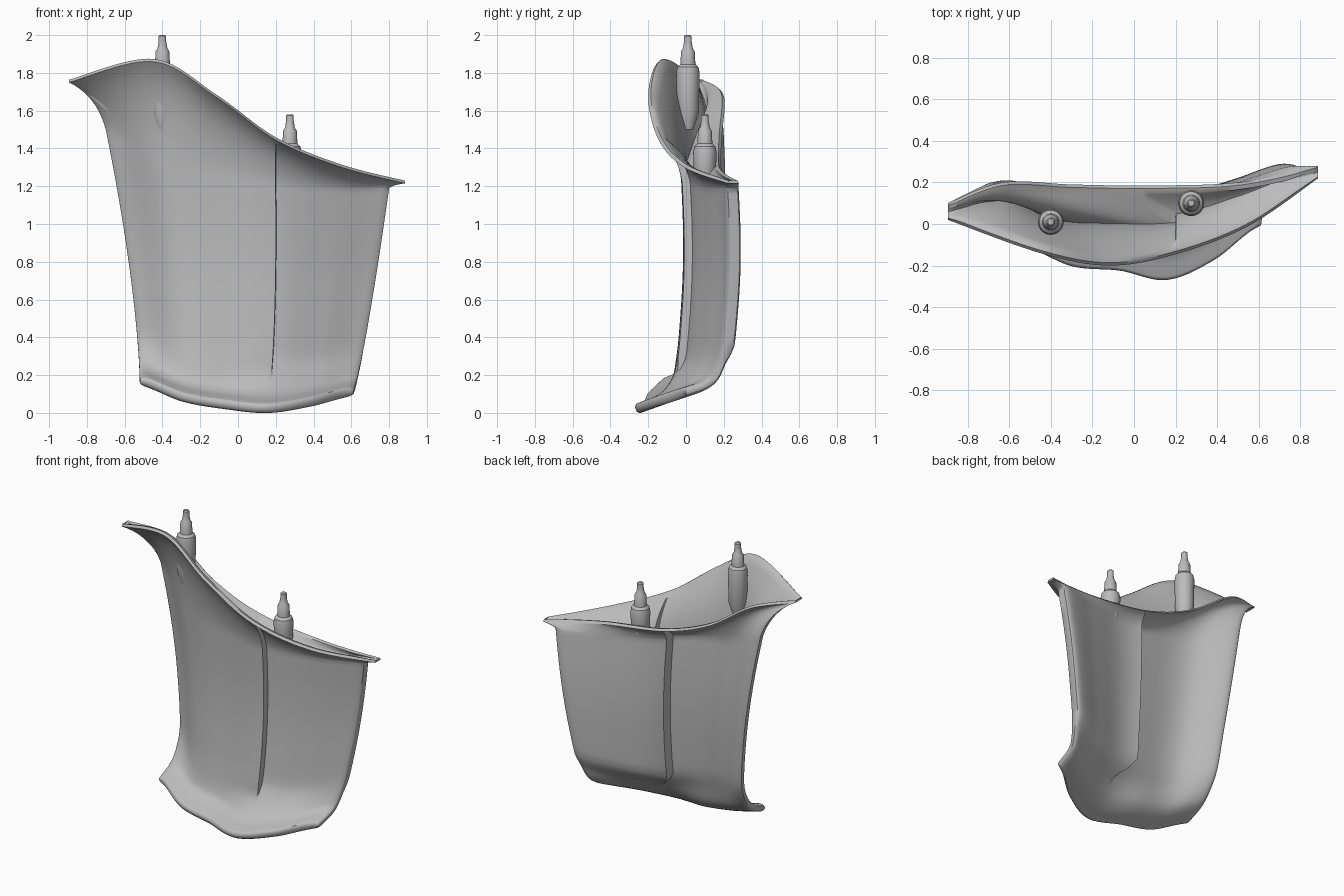
import bpy, bmesh, math
from mathutils import Vector

cube = bpy.data.objects.get("Cube")
if cube:
    bpy.data.objects.remove(cube, do_unlink=True)

grey = bpy.data.materials.new("plain grey")
grey.use_nodes = True
COLOUR = (0.5, 0.5, 0.5, 1)
grey.diffuse_color = COLOUR
grey.node_tree.nodes["Principled BSDF"].inputs["Base Color"].default_value = COLOUR


def spline(points, u):
    """Smooth curve through evenly spaced points, u from 0 to 1."""
    last = len(points) - 1
    pos = min(max(u, 0), 1) * last
    i = min(int(pos), last - 1)
    t = pos - i
    p = [Vector(points[min(max(k, 0), last)]) for k in (i - 1, i, i + 1, i + 2)]
    return p[1] + ((p[2] - p[0]) * t + (2 * p[0] - 5 * p[1] + 4 * p[2] - p[3]) * t ** 2
                   + (3 * (p[1] - p[2]) + p[3] - p[0]) * t ** 3) / 2


def bezier(a, b, c, t):
    return a * (1 - t) ** 2 + b * 2 * t * (1 - t) + c * t * t


def smooth(a, b, v):
    t = min(max((v - a) / (b - a), 0), 1)
    return t * t * (3 - 2 * t)


def make_object(name, bm, angle):
    bmesh.ops.recalc_face_normals(bm, faces=bm.faces)
    mesh = bpy.data.meshes.new(name)
    bm.to_mesh(mesh)
    bm.free()
    obj = bpy.data.objects.new(name, mesh)
    bpy.context.collection.objects.link(obj)
    mesh.materials.append(grey)
    bpy.ops.object.select_all(action="DESELECT")
    obj.select_set(True)
    bpy.context.view_layer.objects.active = obj
    bpy.ops.object.shade_smooth_by_angle(angle=math.radians(angle))


# Guide curves across the width: toe (y shift, height), neck (bow in y, height), both rims
TOE = [(-.03, .165), (.03, .08), (.03, .04), (-.035, .02), (-.04, .055), (.02, .11)]
NECK = [(.17, 1.5), (.02, 1.34), (0, 1.29), (.02, 1.22), (.12, 1.19), (.225, 1.19)]
FRONT_RIM = [(-.895, .02, 1.75), (-.45, -.14, 1.86), (-.12, -.2, 1.675),
             (.2, -.145, 1.445), (.55, -.01, 1.3), (.885, .22, 1.215)]
BACK_RIM = [(-.895, .1, 1.75), (-.63, .2, 1.68), (-.3, .19, 1.465),
            (.05, .185, 1.335), (.5, .2, 1.27), (.885, .28, 1.215)]
# Side profile of the plate: (height share, forward drift)
PROFILE = [(0, -.25), (.012, -.21), (.04, -.13), (.09, -.07), (.2, -.02),
           (.4, .005), (.6, .018), (.8, .018), (1, .008)]
SLIT = .6
HALF = .027
PLATE_ROWS, FLARE_ROWS = 40, 10


def step(u, is_back):
    """Offset of the two overlapping plate halves on either side of the slit."""
    left, right, reach = (.03, .1, .3) if is_back else (-.021, .021, .14)
    return (left if u < SLIT else right) * math.exp(-abs(u - SLIT) / reach)


def plate_point(u, v, is_back):
    share, drift = spline(PROFILE, v)
    fade = smooth(.13, .24, share)
    # The back half of the slit sits further to the right-hand side
    across = u - .1 * math.exp(-((u - SLIT) / .2) ** 2) * is_back * fade
    toe, neck = spline(TOE, across), spline(NECK, across)
    left = -.52 - .18 * max(share, 0) ** 1.5
    right = .61 + .19 * max(share, 0) ** .8
    y = neck.x + drift + toe.x * (1 - smooth(0, .2, share)) + step(u, is_back) * fade
    return Vector((left + across * (right - left), y, toe.y + share * (neck.y - toe.y)))


def plate_side(u, is_back):
    """One face of the plate from the toe up to the neck."""
    line = []
    ends = 1 - .5 * abs(2 * u - 1) ** 40
    for i in range(PLATE_ROWS + 1):
        v = i / PLATE_ROWS
        along = (plate_point(u, min(v + .01, 1), is_back)
                 - plate_point(u, max(v - .01, 0), is_back))
        normal = Vector((0, -along.z, along.y)).normalized() * (-1 if is_back else 1)
        half = HALF * ends * (.45 + .55 * smooth(0, .06, v))
        line.append(plate_point(u, v, is_back) + normal * half)
    return line


def section(u):
    """Closed outline: up the front, over the rims and groove, down the back."""
    front, back = plate_side(u, False), plate_side(u, True)
    rim_f, rim_b = spline(FRONT_RIM, u), spline(BACK_RIM, u)
    centre = (rim_f + rim_b) / 2
    depth = smooth(0, .1, u) * smooth(0, .1, 1 - u)
    groove = centre.lerp(plate_point(u, 1, False) + Vector((0, 0, .03)), depth)
    inner = []
    for outer, rim in ((front, rim_f), (back, rim_b)):
        base = outer[-1]
        bend = Vector((base.x + .25 * (rim.x - base.x), base.y + .22 * (rim.y - base.y),
                       base.z + .72 * (rim.z - base.z)))
        outer.extend(bezier(base, bend, rim, k / FLARE_ROWS) for k in range(1, FLARE_ROWS + 1))
        # Rounded lip, then the inside wall of the flare
        inward = Vector((0, centre.y - rim.y, 0))
        inward = inward.normalized() * min(.035, inward.length * .6)
        top = rim + inward + Vector((0, 0, .008))
        crest = rim + inward * .4 + Vector((0, 0, .014))
        inner_bend = top.lerp(bend.lerp(groove, .2) + inward * .6, depth)
        inner.append([crest] + [bezier(top, inner_bend, groove, k / FLARE_ROWS)
                                for k in range(FLARE_ROWS)])
    return front + inner[0] + [groove] + inner[1][::-1] + back[::-1]


# Flared plate: sections lofted from one side to the other, doubled at the slit
columns = [(1 - math.cos(math.pi * i / 56)) / 2 for i in range(57)]
columns = sorted([u for u in columns if abs(u - SLIT) > .008] + [SLIT - .001, SLIT + .001])
bm = bmesh.new()
loops = [[bm.verts.new(p) for p in section(u)] for u in columns]
for a, b in zip(loops, loops[1:]):
    for i in range(len(a)):
        j = (i + 1) % len(a)
        bm.faces.new((a[i], a[j], b[j], b[i]))
# Close both side edges with a strip between the front and back lines
for loop in (loops[0], loops[-1]):
    n = len(loop)
    for i in range(n // 2 - 1):
        bm.faces.new((loop[i], loop[i + 1], loop[n - 2 - i], loop[n - 1 - i]))
    bm.faces.new(loop[n // 2 - 1:n // 2 + 2])
make_object("flared_plate", bm, 50)


# Turned pins standing in the groove: (radius, distance below the tip)
PIN = [(.062, .2), (.056, .17), (.04, .155), (.036, .085), (.026, .07),
       (.022, .045), (.02, .035), (.02, .006), (.014, 0)]


def pin(name, x, y, top, length, sides=28):
    bm = bmesh.new()
    rings = []
    for r, drop in [(.03, length), (.058, length - .09)] + PIN:
        rings.append([bm.verts.new((x + r * math.cos(a), y + r * math.sin(a), top - drop))
                      for a in (2 * math.pi * k / sides for k in range(sides))])
    for a, b in zip(rings, rings[1:]):
        for i in range(sides):
            j = (i + 1) % sides
            bm.faces.new((a[i], a[j], b[j], b[i]))
    bm.faces.new(rings[0])
    bm.faces.new(rings[-1])
    make_object(name, bm, 35)


pin("tall_side_pin", -.4, .01, 2.0, .5)
pin("low_side_pin", .275, .1, 1.58, .4)
